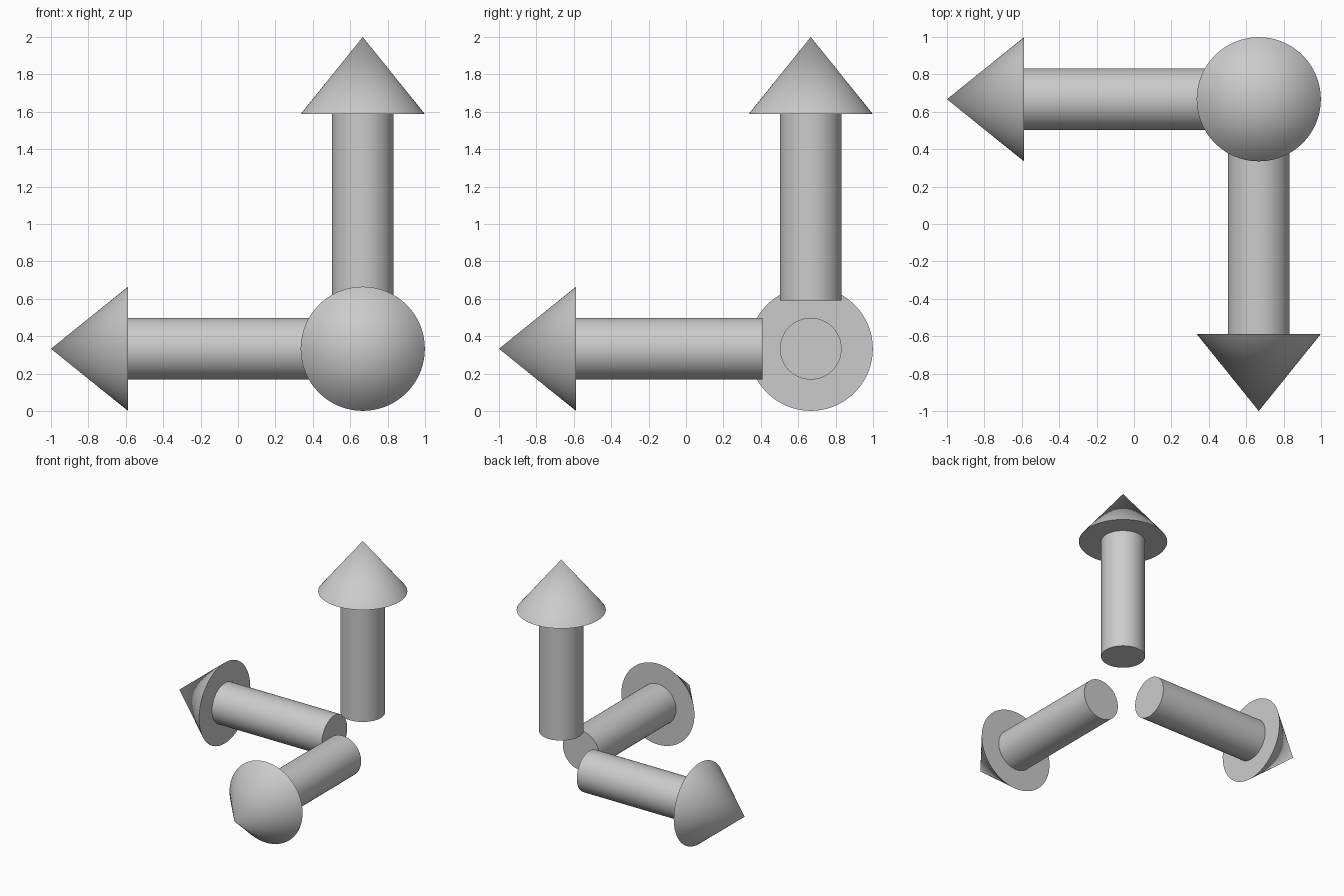
import bpy, bmesh
from math import radians, tau
from mathutils import Vector

if "Cube" in bpy.data.objects:
    bpy.data.objects.remove(bpy.data.objects["Cube"])

CENTRE = Vector((0.667, 0.667, 0.333))   # point where the three axes meet
SEGMENTS = 64

# Half outline of an arrow as (radius, distance along axis)
PROFILE = [(0, 0.257), (0.165, 0.257), (0.165, 1.255), (0.332, 1.255), (0, 1.667)]


def arrow(name, direction):
    """Lathe the outline about z, then aim it along the given direction."""
    bm = bmesh.new()
    verts = [bm.verts.new((r, 0, z)) for r, z in PROFILE]
    edges = [bm.edges.new(pair) for pair in zip(verts, verts[1:])]
    bmesh.ops.spin(bm, geom=verts + edges, cent=(0, 0, 0), axis=(0, 0, 1),
                   angle=tau, steps=SEGMENTS, use_duplicate=False)
    bmesh.ops.remove_doubles(bm, verts=bm.verts[:], dist=0.0001)
    bmesh.ops.recalc_face_normals(bm, faces=bm.faces[:])
    rotation = Vector((0, 0, 1)).rotation_difference(Vector(direction))
    bmesh.ops.rotate(bm, verts=bm.verts[:], cent=(0, 0, 0), matrix=rotation.to_matrix())
    mesh = bpy.data.meshes.new(name)
    bm.to_mesh(mesh)
    bm.free()
    obj = bpy.data.objects.new(name, mesh)
    obj.location = CENTRE
    bpy.context.collection.objects.link(obj)
    bpy.ops.object.select_all(action='DESELECT')
    obj.select_set(True)
    bpy.context.view_layer.objects.active = obj
    bpy.ops.object.shade_smooth_by_angle(angle=radians(30))


# Three arrows pointing away from the shared corner
arrow("up_arrow", (0, 0, 1))
arrow("left_arrow", (-1, 0, 0))
arrow("front_arrow", (0, -1, 0))
